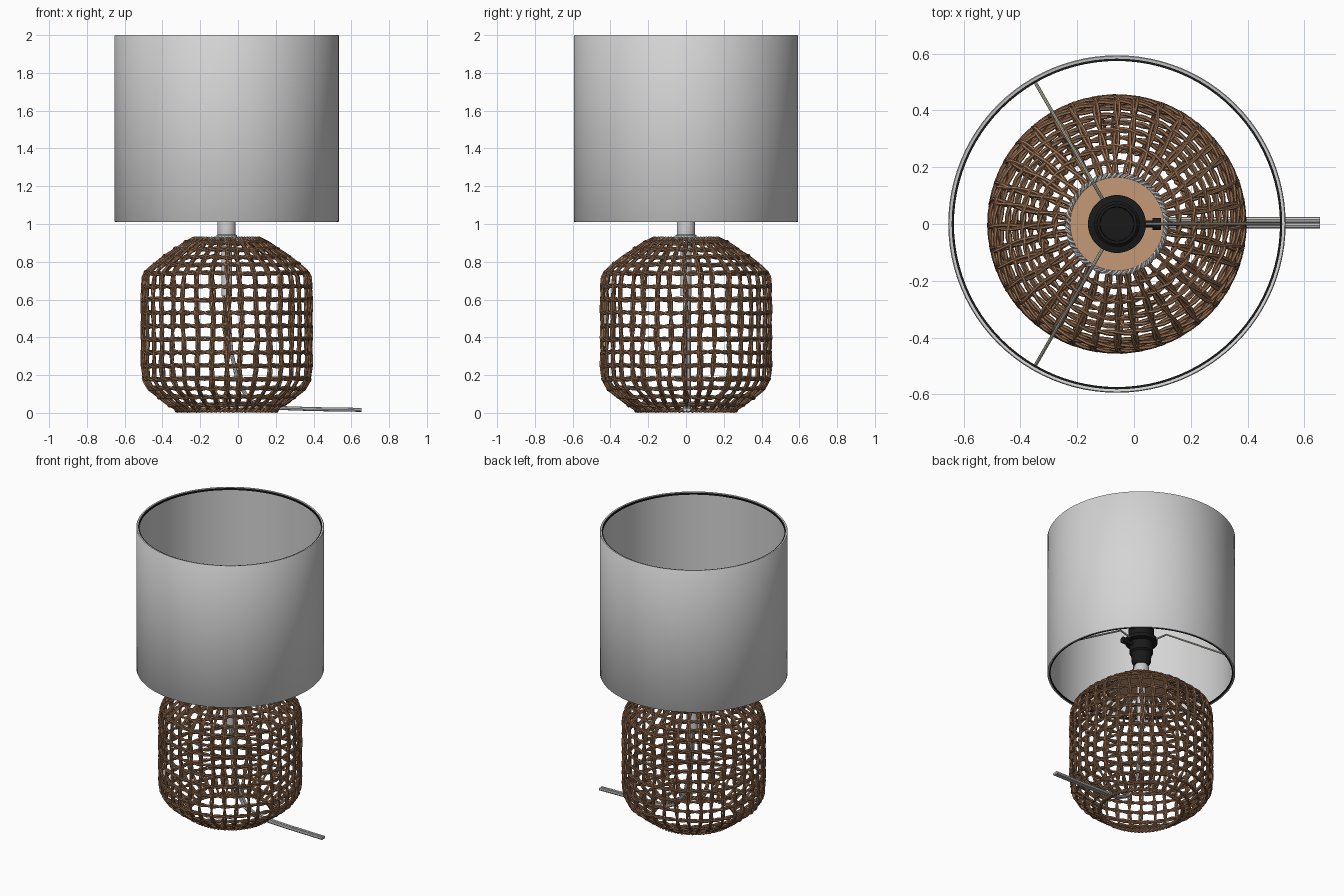
import bpy, math, random
from math import sin, cos, pi, radians
from mathutils import Vector

random.seed(4)
old = bpy.data.objects.get("Cube")
if old:
    bpy.data.objects.remove(old, do_unlink=True)

CX = -0.06  # lamp axis


def material(name, color, rough=0.7):
    m = bpy.data.materials.new(name)
    m.use_nodes = True
    m.diffuse_color = (*color, 1)
    b = m.node_tree.nodes["Principled BSDF"]
    b.inputs["Base Color"].default_value = (*color, 1)
    b.inputs["Roughness"].default_value = rough
    return m


fabric = material("pale grey fabric", (0.66, 0.66, 0.66))
rattan = material("brown rattan", (0.33, 0.17, 0.09))
wood = material("tan wood", (0.56, 0.32, 0.18))
black = material("black plastic", (0.01, 0.01, 0.01))
grey = material("light grey plastic", (0.6, 0.6, 0.6))
metal = material("pale metal wire", (0.5, 0.52, 0.42))


def finish(obj, mat):
    obj.data.materials.append(mat)
    bpy.ops.object.select_all(action="DESELECT")
    obj.select_set(True)
    bpy.context.view_layer.objects.active = obj
    bpy.ops.object.shade_smooth_by_angle(angle=radians(40))
    return obj


def lathe(name, profile, mat, sides=48, closed=False):
    """Spin a (radius, height) profile around the lamp axis."""
    n = len(profile)
    verts = [(CX + r * cos(2 * pi * i / sides), r * sin(2 * pi * i / sides), z)
             for i in range(sides) for r, z in profile]
    faces = []
    for i in range(sides):
        a, b = i * n, (i + 1) % sides * n
        for k in range(n if closed else n - 1):
            j = (k + 1) % n
            faces.append((a + k, b + k, b + j, a + j))
    if not closed:
        faces.append([i * n for i in reversed(range(sides))])
        faces.append([i * n + n - 1 for i in range(sides)])
    me = bpy.data.meshes.new(name)
    me.from_pydata(verts, [], faces)
    obj = bpy.data.objects.new(name, me)
    bpy.context.collection.objects.link(obj)
    return finish(obj, mat)


def strands(name, paths, radius, mat, cyclic=False, resolution=1):
    """Round strands swept along point lists, as one mesh."""
    cu = bpy.data.curves.new(name, "CURVE")
    cu.dimensions = "3D"
    cu.bevel_depth = radius
    cu.bevel_resolution = resolution
    cu.use_fill_caps = True
    for path in paths:
        s = cu.splines.new("POLY")
        s.points.add(len(path) - 1)
        for p, co in zip(s.points, path):
            p.co = (*co, 1)
        s.use_cyclic_u = cyclic
    obj = bpy.data.objects.new(name, cu)
    bpy.context.collection.objects.link(obj)
    bpy.ops.object.select_all(action="DESELECT")
    obj.select_set(True)
    bpy.context.view_layer.objects.active = obj
    bpy.ops.object.convert(target="MESH")
    return finish(bpy.context.view_layer.objects.active, mat)


def polar(r, a, z):
    return Vector((CX + r * cos(a), r * sin(a), z))


# Basket outline, bottom to top, with rounded shoulders
outline = [(0.26, 0.015), (0.33, 0.06), (0.41, 0.125), (0.44, 0.175), (0.447, 0.25),
           (0.447, 0.66), (0.44, 0.73), (0.405, 0.77), (0.32, 0.835), (0.23, 0.895), (0.175, 0.925)]


def radius_at(z):
    for (r0, z0), (r1, z1) in zip(outline, outline[1:]):
        if z <= z1:
            return r0 + (r1 - r0) * max(0, z - z0) / (z1 - z0)
    return outline[-1][0]


def along_outline(count):
    """Evenly spaced (radius, height) samples along the outline."""
    pts = [Vector(p) for p in outline]
    lens = [(b - a).length for a, b in zip(pts, pts[1:])]
    out = []
    for i in range(count):
        d = sum(lens) * i / (count - 1)
        for k, seg in enumerate(lens):
            if d <= seg or k == len(lens) - 1:
                out.append(pts[k].lerp(pts[k + 1], min(1, d / seg)))
                break
            d -= seg
    return out


# Upright ribs: pairs of strands loosely twisted together
RIBS = 36
ribs = []
for i in range(RIBS):
    a0 = 2 * pi * i / RIBS + random.uniform(-0.02, 0.02)
    ph = random.uniform(0, 2 * pi)
    for side in (0, pi):
        path = []
        for k, (r, z) in enumerate(along_outline(44)):
            t = k * 0.55 + ph + side
            sway = 0.006 * sin(k * 0.3 + ph)
            path.append(polar(r + 0.004 * sin(t), a0 + (0.0075 * cos(t) + sway) / r, z))
        ribs.append(path)
strands("basket_ribs", ribs, 0.0068, rattan)

# Hoops: pairs of strands weaving around the ribs
heights = [0.045, 0.085, 0.13] + [0.18 + 0.07 * i for i in range(9)] + [0.785, 0.825, 0.865, 0.9]
hoops = []
for h in heights:
    ph = random.uniform(0, 2 * pi)
    for side in (0, pi):
        path = []
        for k in range(144):
            a = 2 * pi * k / 144
            t = 18 * a + ph + side
            path.append(polar(radius_at(h) + 0.005 * sin(t) - 0.002, a,
                              h + 0.007 * cos(t) + 0.003 * sin(5 * a + ph)))
        hoops.append(path)
strands("basket_hoops", hoops, 0.0068, rattan, cyclic=True)


# Braided rims
def braid(name, r, z, mat, thick, turns):
    paths = [[polar(r + thick * cos(turns * a + s), a, z + thick * sin(turns * a + s))
              for a in [2 * pi * k / 240 for k in range(240)]] for s in (0, pi)]
    return strands(name, paths, thick, mat, cyclic=True)


braid("basket_bottom_rim", 0.262, 0.015, rattan, 0.0075, 36)
braid("basket_top_rim", 0.172, 0.922, grey, 0.006, 30)

# Top board, neck and bulb holder
lathe("top_board", [(0.165, 0.915), (0.165, 0.93)], wood)
lathe("neck", [(0.055, 0.925), (0.055, 0.94), (0.048, 0.945), (0.048, 1.055), (0.035, 1.08)], grey, 32)
lathe("bulb_holder", [(0.045, 1.07), (0.06, 1.09), (0.065, 1.15), (0.075, 1.16), (0.075, 1.225),
                      (0.102, 1.23), (0.102, 1.255), (0.08, 1.26), (0.08, 1.33), (0.07, 1.34),
                      (0.06, 1.34), (0.058, 1.27)], black)
strands("switch_stem", [[(CX + 0.06, 0, 1.2), (CX + 0.13, 0, 1.2)]], 0.012, black, resolution=3)
strands("switch_knob", [[(CX + 0.125, 0, 1.2), (CX + 0.155, 0, 1.2)]], 0.022, black, resolution=3)

# Shade with thin wall and dark inner edges
R = 0.594
lathe("shade", [(R - 0.012, 1.012), (R - 0.003, 1.01), (R, 1.014), (R, 1.996),
                (R - 0.003, 2.0), (R - 0.012, 1.998)], fabric, 96, closed=True)
for name, z in (("shade_lower_wire", 1.016), ("shade_upper_wire", 1.99)):
    lathe(name, [(R - 0.02, z - 0.005), (R - 0.011, z - 0.005),
                 (R - 0.011, z + 0.005), (R - 0.02, z + 0.005)], black, 96, closed=True)

# Three wire arms from the holder to the shade's lower edge
arms = [[polar(r, radians(a), z) for r, z in ((0.09, 1.24), (0.17, 1.262), (R - 0.014, 1.03))]
        for a in (0, 120, 240)]
strands("shade_arms", arms, 0.006, metal, resolution=2)

# Twin power cable dropping from the neck and leaving at the side
drop = [(CX, 0.93), (CX, 0.7), (-0.05, 0.5), (-0.035, 0.32), (0.0, 0.16), (0.06, 0.07),
        (0.13, 0.035), (0.22, 0.026), (0.4, 0.02), (0.655, 0.016)]
cable = [[(x, 0.005 + s * 0.01, z) for x, z in drop] for s in (-1, 1)]
strands("power_cable", cable, 0.0105, grey, resolution=2)
lathe("inner_tube", [(0.028, 0.62), (0.028, 0.92)], grey, 24)
